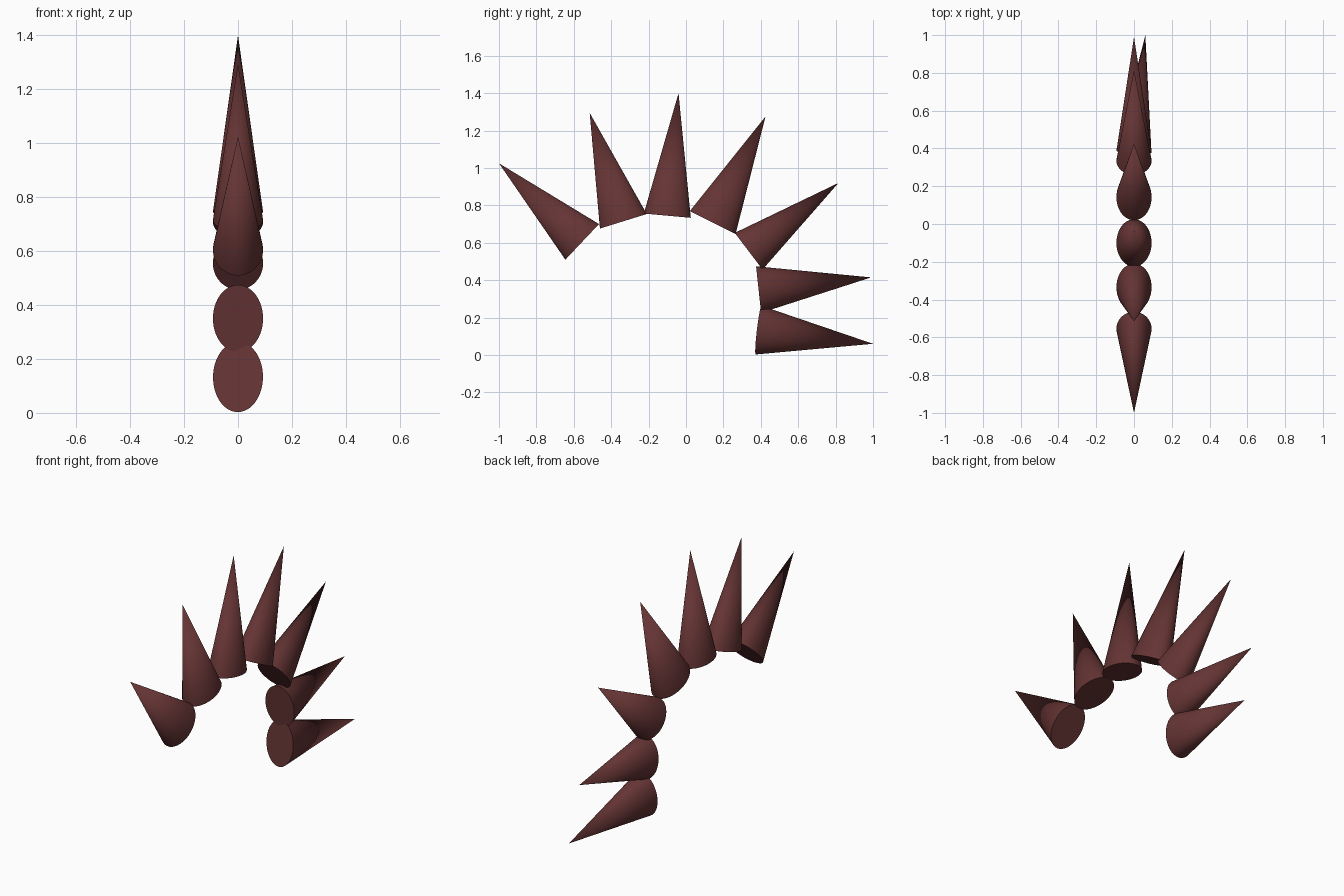
import bpy
from mathutils import Matrix, Vector

if "Cube" in bpy.data.objects:
    bpy.data.objects.remove(bpy.data.objects["Cube"])

mat = bpy.data.materials.new("dark_red")
mat.diffuse_color = (0.13, 0.034, 0.034, 1)
mat.use_nodes = True
mat.node_tree.nodes["Principled BSDF"].inputs["Base Color"].default_value = mat.diffuse_color

# Spikes fanned along an arch: base centre (y, z), tip (x, y, z), half-length of the base across the arch
spikes = [
    ((-0.555, 0.605), (0.0, -1.0, 1.025), 0.131),
    ((-0.335, 0.715), (0.0, -0.515, 1.295), 0.131),
    ((-0.100, 0.745), (0.0, -0.04, 1.40), 0.126),
    ((0.1425, 0.708), (0.0, 0.425, 1.275), 0.137),
    ((0.335, 0.555), (0.0, 0.815, 0.92), 0.123),
    ((0.388, 0.35), (0.0, 0.99, 0.415), 0.125),
    ((0.388, 0.133), (0.06, 1.0, 0.06), 0.131),
]
HALF_X = 0.093


def spike(name, base, tip, half):
    base, tip = Vector((0, *base)), Vector(tip)
    axis = tip - base
    # Elliptical cone with its axis from the base centre to the tip
    bpy.ops.mesh.primitive_cone_add(vertices=64, radius1=1, radius2=0, depth=1)
    ob = bpy.context.object
    ob.name = name
    n = axis.normalized()
    across = n.cross(Vector((1, 0, 0))).normalized()
    side = across.cross(n)
    frame = Matrix((side, across, n)).transposed().to_4x4()
    size = Matrix.Diagonal((HALF_X, half, axis.length, 1))
    ob.data.transform(Matrix.Translation((base + tip) / 2) @ frame @ size)
    if frame.determinant() < 0:
        ob.data.flip_normals()
    ob.data.materials.append(mat)
    bpy.ops.object.shade_smooth_by_angle()


for i, (base, tip, half) in enumerate(spikes):
    spike(f"spike_{i + 1}", base, tip, half)
